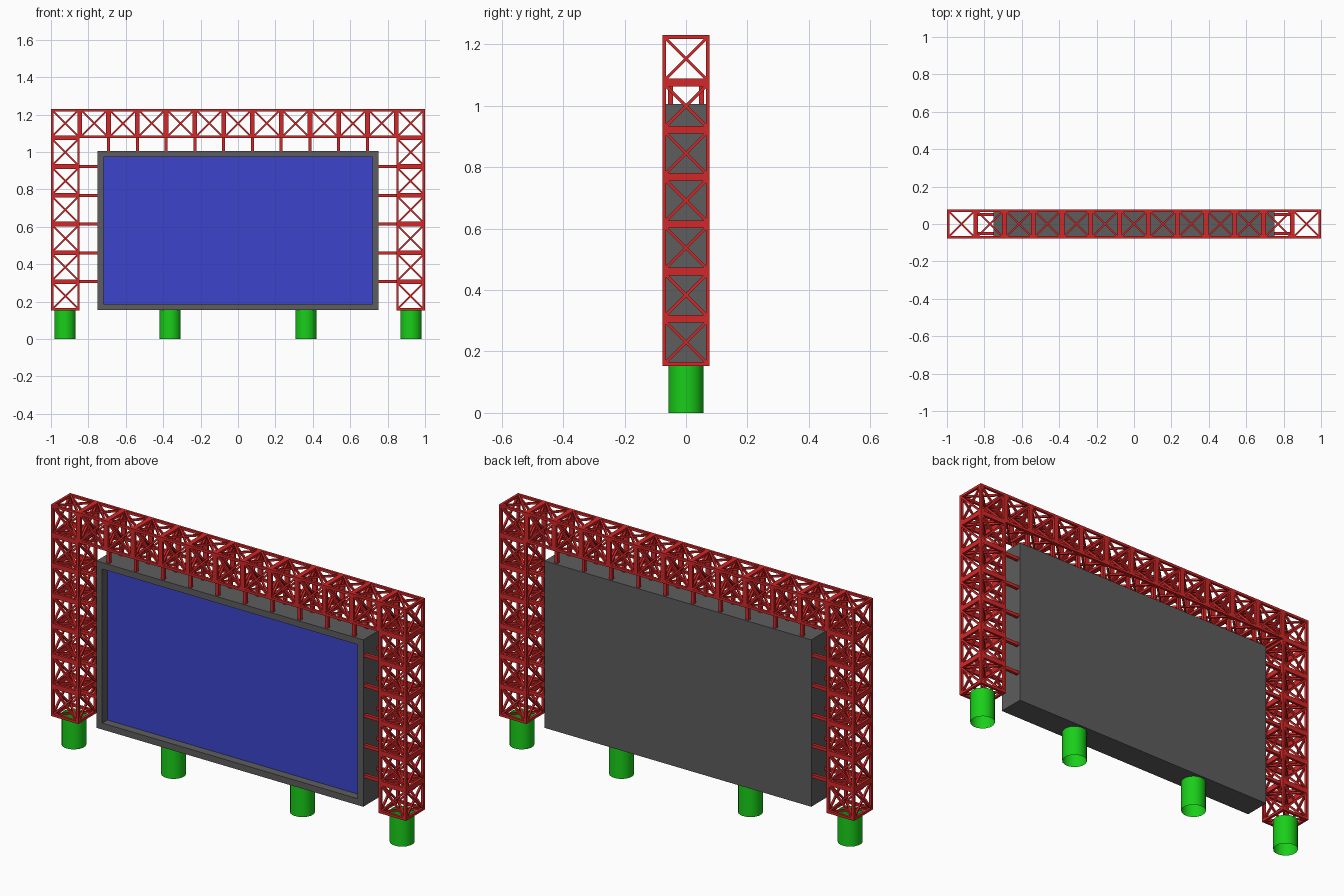
import bpy, bmesh
from math import pi, sqrt
from itertools import combinations
from mathutils import Vector, Matrix

if "Cube" in bpy.data.objects:
    bpy.data.objects.remove(bpy.data.objects["Cube"])

PITCH = 2 / 13          # truss cell size
BASE = 0.153            # height of the feet
BAR = 0.0063            # half width of a truss bar


def material(name, rgb):
    m = bpy.data.materials.new(name)
    m.diffuse_color = (*rgb, 1)
    m.use_nodes = True
    m.node_tree.nodes["Principled BSDF"].inputs["Base Color"].default_value = m.diffuse_color
    return m


RED = material("red_paint", (0.65, 0.02, 0.02))
BLUE = material("screen_blue", (0.045, 0.06, 0.6))
GREEN = material("green_paint", (0.01, 0.62, 0.01))
GREY = material("dark_grey", (0.11, 0.11, 0.11))


def finish(bm, name, mat, smooth=False):
    me = bpy.data.meshes.new(name)
    bm.to_mesh(me)
    bm.free()
    ob = bpy.data.objects.new(name, me)
    bpy.context.collection.objects.link(ob)
    me.materials.append(mat)
    if smooth:
        bpy.ops.object.select_all(action='DESELECT')
        ob.select_set(True)
        bpy.context.view_layer.objects.active = ob
        bpy.ops.object.shade_smooth_by_angle()
    return ob


def rod(bm, a, b, r, sides, caps=True):
    a, b = Vector(a), Vector(b)
    d = b - a
    turn = d.to_track_quat('Z', 'Y').to_matrix().to_4x4()
    bmesh.ops.create_cone(bm, cap_ends=caps, segments=sides, radius1=r, radius2=r,
                          depth=d.length, matrix=Matrix.Translation((a + b) / 2) @ turn
                          @ Matrix.Rotation(pi / sides, 4, 'Z'))


def bar(bm, a, b, half):
    rod(bm, a, b, half * sqrt(2), 4)


def truss_cell(bm, centre):
    # cube edges plus a cross on every face
    h = PITCH / 2 - BAR
    corners = [Vector((x, y, z)) for x in (-h, h) for y in (-h, h) for z in (-h, h)]
    for a, b in combinations(corners, 2):
        differing = sum(abs(a[i] - b[i]) > 1e-6 for i in range(3))
        if differing == 1:
            over = (b - a).normalized() * BAR
            bar(bm, centre + a - over, centre + b + over, BAR)
        elif differing == 2:
            bar(bm, centre + a, centre + b, BAR * 0.75)


# Top beam and the two columns
bm = bmesh.new()
for i in range(13):
    truss_cell(bm, Vector((-1 + PITCH * (i + 0.5), 0, BASE + 6.5 * PITCH)))
finish(bm, "top_truss", RED)
for name, s in (("left_column", -1), ("right_column", 1)):
    bm = bmesh.new()
    for k in range(6):
        truss_cell(bm, Vector((s * (1 - PITCH / 2), 0, BASE + PITCH * (k + 0.5))))
    finish(bm, name, RED)

# Struts tying the cabinet to the truss
bm = bmesh.new()
for y in (-0.05, 0.05):
    for k in range(2, 12):
        x = -1 + PITCH * k
        bar(bm, (x, y, 0.995), (x, y, BASE + 6 * PITCH + 0.01), 0.008)
    for s in (-1, 1):
        for k in range(1, 6):
            z = BASE + PITCH * k
            bar(bm, (s * 0.745, y, z), (s * 0.855, y, z), 0.008)
finish(bm, "struts", RED)

# Screen cabinet with a recessed front: inset the rim, then push the panel in
bm = bmesh.new()
bmesh.ops.create_cube(bm, size=1, matrix=Matrix.Translation((0, 0, 0.58))
                      @ Matrix.Diagonal((1.504, 0.132, 0.85, 1)))
front = min(bm.faces, key=lambda f: f.calc_center_median().y)
bmesh.ops.inset_region(bm, faces=[front], thickness=0.046)
panel = bmesh.ops.extrude_discrete_faces(bm, faces=[front])["faces"][0]
bmesh.ops.translate(bm, verts=panel.verts, vec=(0, 0.042, 0))
panel.material_index = 1
finish(bm, "screen_cabinet", GREY).data.materials.append(BLUE)

# Feet: open-ended tubes
for i, x in enumerate((-0.925, -0.363, 0.363, 0.925)):
    bm = bmesh.new()
    rod(bm, (x, 0, 0), (x, 0, BASE + 0.001), 0.058, 16, caps=False)
    finish(bm, f"foot_{i + 1}", GREEN, True)
